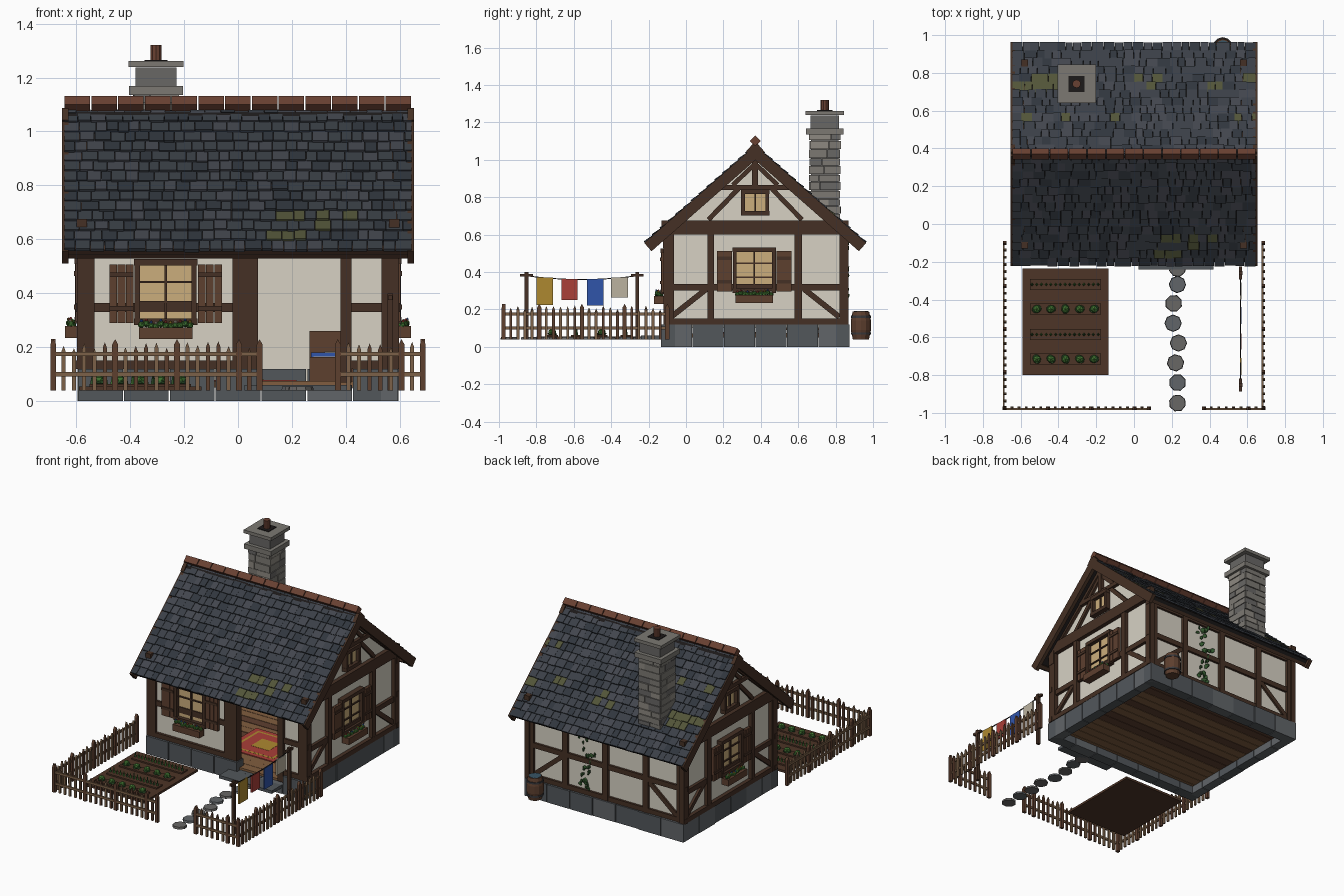
import bpy, bmesh, math, random
from mathutils import Matrix, Vector

if "Cube" in bpy.data.objects:
    bpy.data.objects.remove(bpy.data.objects["Cube"])
random.seed(7)
R = random.uniform
COL = dict(timber=(.06, .03, .018), wood=(.11, .05, .028), fence=(.2, .12, .065), plaster=(.68, .64, .55),
           pane=(.6, .42, .2), slate1=(.03, .037, .047), slate2=(.042, .05, .062), slate3=(.055, .06, .075),
           moss=(.085, .09, .04), clay=(.14, .052, .032), base1=(.085, .095, .105), base2=(.12, .13, .14),
           stone1=(.2, .19, .17), stone2=(.14, .135, .13), stone3=(.27, .25, .22), dark=(.012, .01, .01),
           soil=(.075, .035, .02), leaf=(.05, .17, .03), ivy=(.03, .09, .025), red=(.4, .05, .04),
           blue=(.03, .09, .4), mustard=(.42, .25, .03), cream=(.5, .45, .35), floor=(.22, .11, .05),
           water=(.04, .09, .13), iron=(.04, .04, .045))
MATS = {}
for k, c in COL.items():
    MATS[k] = bpy.data.materials.new(k)
    MATS[k].diffuse_color = (*c, 1)
I4 = Matrix.Identity(4)
T = Matrix.Translation


class Part:
    """Collects primitives, each with its own colour, into one named object."""
    def __init__(self, name):
        self.name, self.bm, self.mats = name, bmesh.new(), []

    def paint(self, verts, mat):
        if mat not in self.mats:
            self.mats.append(mat)
        for f in {f for v in verts for f in v.link_faces}:
            f.material_index = self.mats.index(mat)

    def box(self, lo, hi, mat, M=I4, rot=I4):
        lo, hi = Vector(lo), Vector(hi)
        m = M @ T((lo + hi) / 2) @ rot @ Matrix.Diagonal((*(hi - lo), 1))
        self.paint(bmesh.ops.create_cube(self.bm, size=1, matrix=m)['verts'], mat)

    def beam(self, W, a, b, w, o0, o1, mat='timber'):
        """Straight timber on a wall from (u,z) a to b, between depths o0 and o1."""
        du, dz = b[0] - a[0], b[1] - a[1]
        L = math.hypot(du, dz)
        m = W @ T(((a[0] + b[0]) / 2, 0, (a[1] + b[1]) / 2)) @ Matrix.Rotation(-math.atan2(dz, du), 4, 'Y')
        self.box((-L / 2, o0, -w / 2), (L / 2, o1, w / 2), mat, m)

    def cone(self, p, r1, r2, h, seg, mat, rot=I4):
        m = T(p) @ rot @ T((0, 0, h / 2))
        self.paint(bmesh.ops.create_cone(self.bm, cap_ends=True, segments=seg, radius1=r1, radius2=r2,
                                         depth=h, matrix=m)['verts'], mat)

    def ball(self, p, s, mat, M=I4):
        m = M @ T(p) @ Matrix.Rotation(R(0, 3), 4, 'Z') @ Matrix.Diagonal((*s, 1))
        self.paint(bmesh.ops.create_icosphere(self.bm, subdivisions=1, radius=1, matrix=m)['verts'], mat)

    def prism(self, W, pts, o0, o1, mat):
        a = [self.bm.verts.new(W @ Vector((u, o0, z))) for u, z in pts]
        b = [self.bm.verts.new(W @ Vector((u, o1, z))) for u, z in pts]
        self.bm.faces.new(a)
        self.bm.faces.new(b[::-1])
        for i in range(len(a)):
            j = (i + 1) % len(a)
            self.bm.faces.new((a[i], b[i], b[j], a[j]))
        self.paint(a + b, mat)

    def done(self):
        bmesh.ops.recalc_face_normals(self.bm, faces=self.bm.faces)
        me = bpy.data.meshes.new(self.name)
        self.bm.to_mesh(me)
        for m in self.mats:
            me.materials.append(MATS[m])
        bpy.context.collection.objects.link(bpy.data.objects.new(self.name, me))


def frame(u, out, o):
    """Wall frame: local (u, outward, z)."""
    return Matrix(((u[0], out[0], 0, o[0]), (u[1], out[1], 0, o[1]), (0, 0, 1, 0), (0, 0, 0, 1)))


FRONT, BACK = frame((1, 0), (0, -1), (0, -.1)), frame((1, 0), (0, 1), (0, .845))
RIGHT, LEFT = frame((0, 1), (1, 0), (.57, 0)), frame((0, 1), (-1, 0), (-.57, 0))
CY = .37

# foundation blocks, floor boards, door step
p = Part('foundation')
for W, lo, hi, n, out in ((FRONT, -.595, .595, 7, .035), (BACK, -.595, .595, 7, .03),
                          (RIGHT, -.135, .875, 6, .025), (LEFT, -.135, .875, 6, .025)):
    st = (hi - lo) / n
    for i in range(n):
        a, b = lo + i * st + .002, lo + (i + 1) * st - .002
        top = .06 if W is FRONT and a > 0 and b < .45 else .12
        p.box((a, -.04, 0), (b, out - R(0, .006), top), random.choice(('base1', 'base2')), W)
p.done()
p = Part('floor')
for i in range(15):
    y = -.1 + i * .063
    p.box((-.56, y, .05), (.56, y + .06, .072 + R(0, .003)), random.choice(('floor', 'floor', 'wood')))
p.done()
p = Part('door_step')
p.box((.025, -.24, .04), (.42, -.13, .06), 'base1')
p.done()

# plaster walls
p = Part('walls')
for u0, u1, z0, z1 in ((-.56, .06, .12, .62), (.39, .56, .12, .62), (.06, .39, .53, .62)):
    p.box((u0, -.03, z0), (u1, 0, z1), 'plaster', FRONT)
p.box((-.56, -.03, .07), (.56, 0, .62), 'plaster', BACK)
for W in (RIGHT, LEFT):
    p.prism(W, [(-.1, .1), (.845, .1), (.845, .615), (CY, 1.025), (-.1, .615)], -.03, 0, 'plaster')
p.done()

# timber framing
p = Part('timber_frame')
for u, w in ((-.565, .065), (.005, .05), (.052, .045), (.4, .04), (.565, .065)):
    p.beam(FRONT, (u, .12 if abs(u) > .5 else .07), (u, .62), w, -.03, .02)
for a, b in ((-.6, .03), (.4, .6)):
    p.beam(FRONT, (a, .135), (b, .135), .032, -.01, .018)
    p.beam(FRONT, (a, .348), (b, .348), .034, -.01, .014)
p.beam(FRONT, (-.6, .575), (.6, .575), .09, -.03, .022)
for u in (-.565, -.3, 0, .3, .565):
    p.beam(BACK, (u, .12), (u, .62), .065 if abs(u) > .5 else .04, -.01, .018)
for z, w in ((.135, .032), (.348, .034), (.59, .07)):
    p.beam(BACK, (-.6, z), (.6, z), w, -.01, .015)
for s in (-1, 1):
    p.beam(BACK, (s * .53, .155), (s * .32, .33), .03, -.01, .012)
for W in (RIGHT, LEFT):
    for u, w in ((-.09, .05), (.132, .036), (.6, .038), (.845, .05)):
        p.beam(W, (u, .12), (u, .62), w, -.01, .025)
    p.beam(W, (-.115, .135), (.868, .135), .032, -.01, .026)
    p.beam(W, (-.08, .318), (.82, .318), .034, -.01, .02)
    p.beam(W, (-.13, .638), (.87, .638), .075, -.01, .028)
    p.beam(W, (.17, .852), (.57, .852), .028, -.01, .022)
    p.beam(W, (CY, .86), (CY, 1.03), .032, -.01, .024)
    for s in (-1, 1):
        f = lambda d, z: (CY + s * d, z)
        p.beam(W, f(.45, .16), f(.26, .31), .03, -.01, .016)
        p.beam(W, f(.49, .615), f(0, 1.03), .045, -.01, .02)
        p.beam(W, f(.25, .68), f(.09, .845), .026, -.01, .016)
        p.beam(W, f(.12, .865), f(.01, .97), .024, -.01, .016)
p.done()

# windows with shutters and flower boxes
def window(name, W, u, z0, z1, w, shut=.09):
    p = Part(name)
    h = w / 2
    p.box((u - h, 0, z0), (u + h, .01, z1), 'pane', W)
    for s in (-1, 1):
        p.box((u + s * h - .01, 0, z0 - .01), (u + s * h + .01, .034, z1 + .01), 'timber', W)
    for z in (z0, z1):
        p.box((u - h - .012, 0, z - .012), (u + h + .012, .036, z + .012), 'timber', W)
    p.box((u - .005, 0, z0), (u + .005, .02, z1), 'timber', W)
    if not shut:
        return p.done()
    for i in (1, 2):
        z = z0 + (z1 - z0) * i / 3
        p.box((u - h, 0, z - .004), (u + h, .018, z + .004), 'timber', W)
    for s in (-1, 1):
        c = u + s * (h + .014 + shut / 2)
        for k in (-1, 0, 1):
            x = c + k * shut / 3
            p.box((x - shut / 6 + .001, .012, z0 - .005), (x + shut / 6 - .001, .032, z1 - .008), 'wood', W)
        for z in (z0 + .04, z1 - .055):
            p.box((c - shut / 2, .03, z), (c + shut / 2, .038, z + .018), 'timber', W)
    p.box((u - .1, .02, z0 - .065), (u + .1, .072, z0 - .022), 'wood', W)
    for i in range(11):
        q = (u - .09 + i * .018, .046 + R(-.012, .012), z0 - .015 + R(-.005, .008))
        p.ball(q, (.014, .014, .014), 'leaf', W)
        p.ball((q[0], q[1] + .004, q[2] + .014), (.006, .006, .006),
               random.choice(('red', 'mustard', 'cream', 'blue')), W)
    p.done()


window('front_window', FRONT, -.268, .295, .515, .21)
for n, W in (('right', RIGHT), ('left', LEFT)):
    window(n + '_window', W, CY - .005, .3, .52, .21, .08)
    window(n + '_attic_window', W, CY, .715, .83, .13, 0)

# roof: deck, slates, barge boards, fascia
A = math.radians(41.3)
slates, deck = Part('roof_slates'), Part('roof_deck')
for s in (-1, 1):
    c, n = math.cos(A), math.sin(A)
    M = Matrix(((1, 0, 0, 0), (0, s * c, s * n, CY), (0, -n, c, 1.085), (0, 0, 0, 1)))
    deck.box((-.635, 0, -.04), (.635, .775, -.018), 'dark', M)
    deck.box((-.63, .75, -.06), (.63, .775, -.018), 'timber', M)
    for e in (-1, 1):
        deck.box((e * .641 - .012, -.01, -.065), (e * .641 + .012, .795, -.006), 'timber', M)
    for r in range(14):
        x = -.645
        while x < .64:
            w = min(R(.036, .066), .645 - x)
            if .645 - x - w < .02:
                w = .645 - x
            y = r * .0555 + R(-.003, .003)
            mat = random.choice(('slate1', 'slate2', 'slate2', 'slate3'))
            if (s < 0 and 9 < r < 13 and .1 < x < .4 or s > 0 and r in (4, 8, 9)) and R(0, 1) < .3:
                mat = 'moss'
            z = R(-.002, .002)
            slates.box((x + .001, y, -.016 + z), (x + w - .001, y + .068, -.004 + z), mat, M,
                       Matrix.Rotation(.12, 4, 'X'))
            x += w
slates.done()
deck.done()
p = Part('ridge_tiles')
for i in range(13):
    x = -.645 + i * 1.29 / 13
    p.box((x + .002, CY - .021, 1.08), (x + 1.29 / 13 - .003, CY + .021, 1.122), 'clay',
          rot=Matrix.Rotation(math.pi / 4, 4, 'X'))
p.done()

# chimney
p = Part('chimney')
X, Y = -.304, .742
p.box((X - .072, Y - .074, .07), (X + .072, Y + .074, 1.14), 'stone2')
z = .62
while z < 1.12:
    h = min(R(.035, .05), 1.138 - z)
    for k in range(4):
        W = T((X, Y, 0)) @ Matrix.Rotation(k * math.pi / 2, 4, 'Z')
        cut = R(-.035, .035)
        for a, b in ((-.08, cut), (cut, .08)):
            p.box((a + .001, -.08 - R(0, .006), z + .002), (b - .001, -.06, z + h - .002),
                  random.choice(('stone1', 'stone1', 'stone2', 'stone3')), W)
    z += h
for r, z0, z1, m in ((.1, 1.135, 1.168, 'stone1'), (.076, 1.168, 1.238, 'stone2'), (.102, 1.24, 1.262, 'stone1'),
                     (.042, 1.255, 1.266, 'dark')):
    p.box((X - r, Y - r, z0), (X + r, Y + r, z1), m)
p.cone((X, Y, 1.26), .022, .022, .06, 10, 'clay')
p.done()

# interior: rug and bed
p = Part('rug')
for r, m in ((.17, 'red'), (.14, 'mustard'), (.125, 'red'), (.06, 'mustard')):
    p.box((.03 - r * 1.1, .25 - r, .07), (.03 + r * 1.1, .25 + r, .0815 - r * .02), m)
p.done()
p = Part('bed')
p.box((.27, .4, .09), (.53, .8, .14), 'wood')
p.box((.28, .41, .14), (.52, .79, .165), 'cream')
p.box((.27, .41, .15), (.53, .66, .18), 'blue')
p.box((.32, .69, .16), (.48, .77, .185), 'cream')
p.box((.265, .79, .07), (.535, .812, .26), 'wood')
p.box((.265, .39, .07), (.535, .41, .163), 'wood')
p.done()

# barrel and ivy behind the house
p = Part('barrel')
for z, r1, r2, h in ((.04, .043, .054, .05), (.09, .054, .054, .05), (.14, .054, .044, .05)):
    p.cone((.47, .935, z), r1, r2, h, 12, 'wood')
for z in (.065, .155):
    p.cone((.47, .935, z), .054, .054, .012, 12, 'iron')
p.cone((.47, .935, .185), .038, .038, .007, 12, 'water')
p.done()
p = Part('ivy')
for i in range(34):
    t = R(0, 1)
    p.ball((.13 + .03 * math.sin(t * 9) + R(-.04, .04), .012, .15 + .4 * t), (R(.01, .022), .006, R(.01, .02)), 'ivy', BACK)
p.done()

# picket fence
p = Part('fence')
def run(a, b):
    d = (Vector(b) - Vector(a))
    L, d = d.length, d.normalized()
    W = frame(d, (d.y, -d.x), a)
    n = round(L / .038)
    for i in range(n + 1):
        u, post = i * L / n, i in (0, n) or i % 6 == 0
        h, w = (.222, .011) if post else (R(.185, .215), .0075)
        p.prism(W, [(u - w, .04), (u + w, .04), (u + w, h - .012), (u, h + .008), (u - w, h - .012)],
                -.009, .009 if post else .002, 'wood' if post else random.choice(('fence', 'fence', 'wood')))
    for z in (.1, .175):
        p.box((0, 0, z - .008), (L, .009, z + .008), 'fence', W)
for a, b in (((-.685, -.1), (-.685, -.975)), ((.685, -.1), (.685, -.975)),
             ((-.685, -.975), (.08, -.975)), ((.37, -.975), (.685, -.975))):
    run(a, b)
p.done()

# vegetable bed
p = Part('garden_bed')
p.box((-.59, -.8, .04), (-.135, -.235, .055), 'soil')
for y in (-.715, -.585, -.45, -.32):
    p.box((-.55, y - .03, .05), (-.175, y + .03, .064), 'soil')
for y in (-.715, -.45):
    for i in range(5):
        q = (-.515 + i * .076, y, .078)
        p.ball(q, (.024, .02, .02), 'leaf')
        p.ball((q[0], q[1], .07), (.029, .024, .01), 'ivy')
for y in (-.585, -.32):
    for i in range(15):
        p.cone((-.54 + i * .025, y, .06), .009, .002, R(.03, .045), 4, random.choice(('leaf', 'ivy')))
p.done()

# stepping stones
p = Part('path_stones')
for x, y in ((.23, -.235), (.23, -.32), (.21, -.42), (.207, -.525), (.235, -.63), (.22, -.735), (.23, -.84), (.23, -.948)):
    p.cone((x, y, .04), .046, .043, .014, 8, random.choice(('base2', 'stone2')), Matrix.Rotation(R(0, 1), 4, 'Z'))
p.done()

# washing line
p = Part('clothesline')
X = .565
for y in (-.853, -.26):
    p.box((X - .01, y - .01, .04), (X + .01, y + .01, .4), 'timber')
    p.box((X - .008, y - .034, .375), (X + .008, y + .034, .391), 'timber')
line = lambda t: (-.853 + .593 * t, .38 - .08 * t * (1 - t))
for i in range(8):
    p.beam(frame((0, 1), (1, 0), (X, 0)), line(i / 8), line(i / 8 + .125), .005, -.0025, .0025, 'dark')
for y0, y1, z0, z1, m in ((-.8, -.71, .225, .37), (-.665, -.58, .25, .362), (-.53, -.44, .22, .362),
                          (-.4, -.31, .265, .37)) and ((-.8, -.71, .225, .37, 'mustard'), (-.665, -.58, .25, .362, 'red'),
                          (-.53, -.44, .22, .362, 'blue'), (-.4, -.31, .265, .37, 'cream')):
    p.box((X - .005, y0, z0), (X + .005, y1, z1), m)
p.done()

for m in bpy.data.materials:
    if m.users and not m.is_grease_pencil:
        m.use_nodes = True
        m.node_tree.nodes["Principled BSDF"].inputs["Base Color"].default_value = m.diffuse_color
